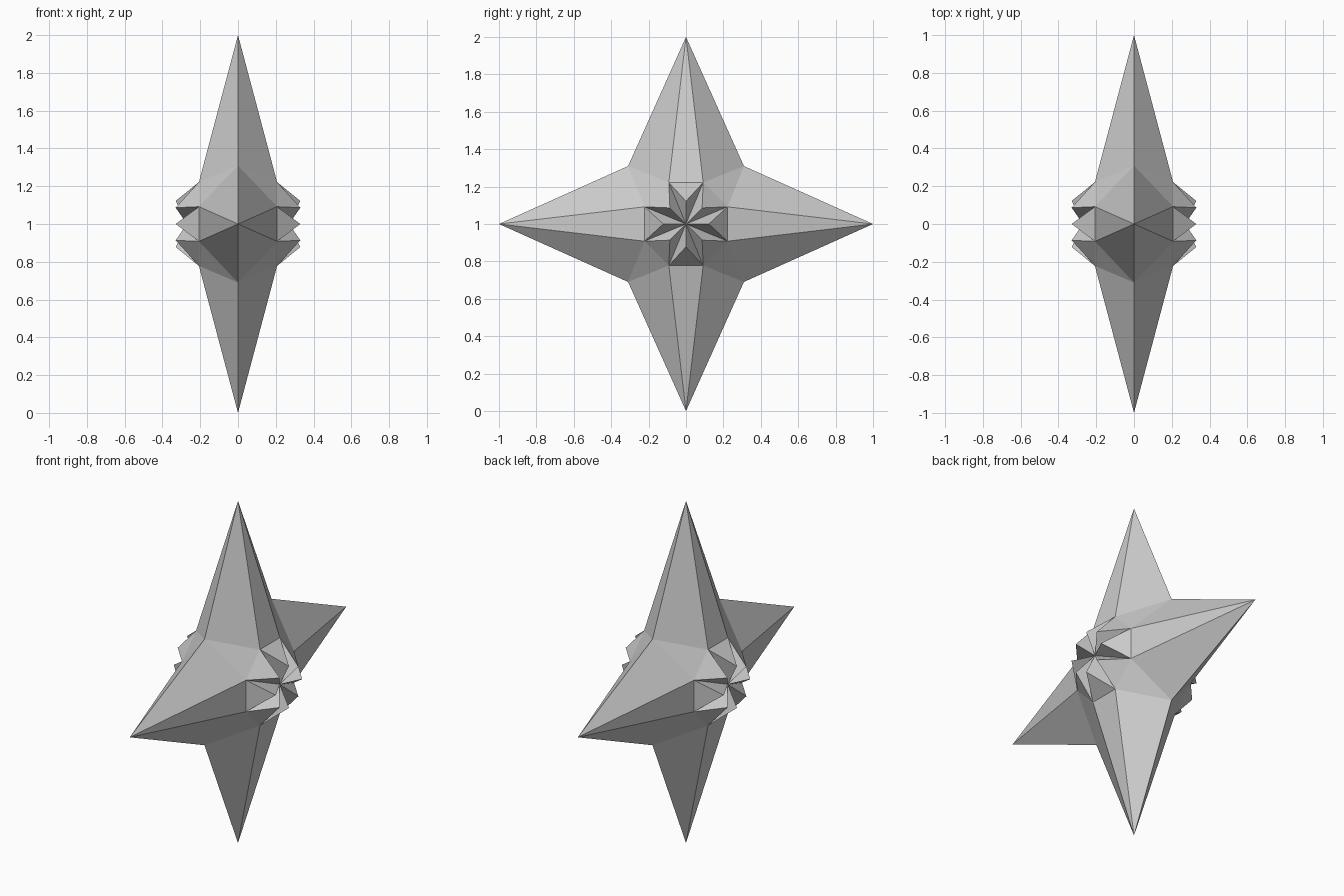
import bpy
from math import cos, sin, pi

if "Cube" in bpy.data.objects:
    bpy.data.objects.remove(bpy.data.objects["Cube"])

TIP, VALLEY, RING, SPIKE = 1.0, 0.438, 0.24, 0.122       # radii in the YZ plane
RING_X, SPIKE_X, HUB_X = 0.207, 0.33, 0.27               # half depths


def at(radius, step, x):
    """Point at an eighth-turn step around the X axis."""
    a = step * pi / 4
    return (x, radius * cos(a), radius * sin(a))


def mirrored(name, tris):
    """Build the +X half from triangles and mirror it across X."""
    verts = [p for tri in tris for p in tri]
    faces = [(i, i + 1, i + 2) for i in range(0, len(verts), 3)]
    mesh = bpy.data.meshes.new(name)
    mesh.from_pydata(verts, [], faces)
    obj = bpy.data.objects.new(name, mesh)
    bpy.context.collection.objects.link(obj)
    obj.location.z = 1
    mirror = obj.modifiers.new("mirror", "MIRROR")
    mirror.use_axis = (True, False, False)
    weld = obj.modifiers.new("weld", "WELD")
    weld.merge_threshold = 0.0005
    return obj


# Four long points joined by valleys
body = []
for k in range(0, 8, 2):
    tip, next_tip = at(TIP, k, 0), at(TIP, k + 2, 0)
    valley = at(VALLEY, k + 1, 0)
    a, b, c = (at(RING, k + s, RING_X) for s in (-0.5, 0.5, 1.5))
    body += [(a, tip, b), (tip, valley, b), (b, valley, c), (valley, next_tip, c)]
mirrored("star_body", body)

# Ring of eight small spikes around the hub on each broad side
rosette = []
hub = (HUB_X, 0, 0)
for k in range(8):
    a, b = at(RING, k - 0.5, RING_X), at(RING, k + 0.5, RING_X)
    spike = at(SPIKE, k, SPIKE_X)
    rosette += [(a, b, spike), (b, hub, spike), (hub, a, spike)]
mirrored("centre_rosette", rosette)
